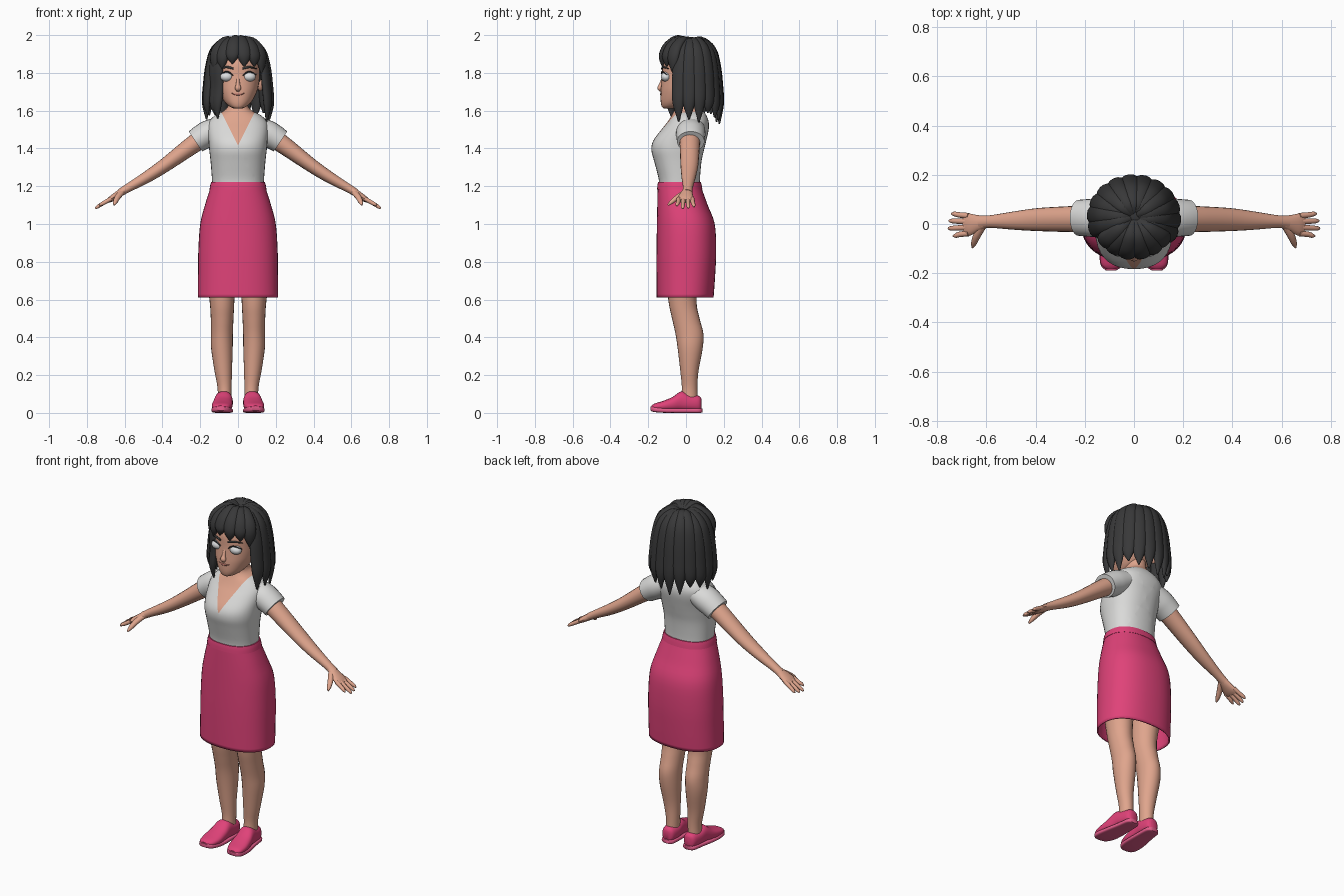
import bpy, bmesh, math, random
from mathutils import Vector

random.seed(4)

def material(name, rgb):
    m = bpy.data.materials.new(name)
    m.diffuse_color = (*rgb, 1)
    return m

SKIN = material("skin", (0.74, 0.375, 0.265))
PINK = material("pink cloth", (0.74, 0.055, 0.19))
SOLE = material("pale pink sole", (0.78, 0.11, 0.26))
WHITE = material("white cloth", (0.70, 0.70, 0.69))
HAIR = material("dark hair", (0.04, 0.04, 0.041))
EYE = material("eye white", (0.72, 0.73, 0.74))
LIP = material("lip", (0.42, 0.15, 0.12))

def spline(rows, n):
    """Catmull-Rom interpolation of every column of the rows."""
    out = []
    for i in range(len(rows) - 1):
        p0, p1 = rows[max(i - 1, 0)], rows[i]
        p2, p3 = rows[i + 1], rows[min(i + 2, len(rows) - 1)]
        for k in range(n):
            t = k / n
            out.append([0.5 * (2 * b + (c - a) * t + (2 * a - 5 * b + 4 * c - d) * t * t
                               + (3 * b - a - 3 * c + d) * t ** 3)
                        for a, b, c, d in zip(p0, p1, p2, p3)])
    return out + [list(rows[-1])]

def finish(name, bm, mats, mirror=False, angle=45):
    bmesh.ops.recalc_face_normals(bm, faces=bm.faces[:])
    me = bpy.data.meshes.new(name)
    bm.to_mesh(me)
    bm.free()
    for m in mats:
        me.materials.append(m)
    ob = bpy.data.objects.new(name, me)
    bpy.context.collection.objects.link(ob)
    bpy.ops.object.select_all(action='DESELECT')
    ob.select_set(True)
    bpy.context.view_layer.objects.active = ob
    bpy.ops.object.shade_smooth_by_angle(angle=math.radians(angle))
    if mirror:
        ob.modifiers.new("mirror", 'MIRROR').use_mirror_merge = False
    return ob

def skin_rings(bm, rings, cap0=True, cap1=True):
    vs = [[bm.verts.new(p) for p in r] for r in rings]
    n = len(vs[0])
    for a, b in zip(vs, vs[1:]):
        for i in range(n):
            bm.faces.new((a[i], a[(i + 1) % n], b[(i + 1) % n], b[i]))
    if cap0:
        bm.faces.new(vs[0])
    if cap1:
        bm.faces.new(vs[-1])

def power(v, p):
    return math.copysign(abs(v) ** (2 / p), v)

def upright(rows, seg=32, n=4, p=2.3):
    """Horizontal rings from rows of (z, centre x, half width, y min, y max)."""
    rings = []
    for z, cx, w, y0, y1 in spline(rows, n):
        rings.append([(cx + w * power(math.cos(t), p),
                       (y0 + y1) / 2 + (y1 - y0) / 2 * power(math.sin(t), p), z)
                      for t in (2 * math.pi * i / seg for i in range(seg))])
    return rings

def tube(bm, rows, hint, seg=14, n=4):
    """Elliptical tube along rows of (x, y, z, radius along hint, other radius)."""
    pts = spline(rows, n)
    rings = []
    for i, (x, y, z, a, b) in enumerate(pts):
        tan = (Vector(pts[min(i + 1, len(pts) - 1)][:3]) - Vector(pts[max(i - 1, 0)][:3])).normalized()
        u = (Vector(hint) - tan * tan.dot(Vector(hint))).normalized()
        v = tan.cross(u)
        c = Vector((x, y, z))
        rings.append([c + u * a * math.cos(t) + v * b * math.sin(t)
                      for t in (2 * math.pi * k / seg for k in range(seg))])
    skin_rings(bm, rings)

def tube_part(name, rows, hint, mat, mirror=True, **kw):
    bm = bmesh.new()
    tube(bm, rows, hint, **kw)
    return finish(name, bm, [mat], mirror)

def ball(name, c, r, mat, mirror=True):
    bm = bmesh.new()
    bmesh.ops.create_uvsphere(bm, u_segments=24, v_segments=14, radius=1)
    for v in bm.verts:
        v.co = Vector(c) + Vector((v.co.x * r[0], v.co.y * r[1], v.co.z * r[2]))
    return finish(name, bm, [mat], mirror)

# skirt, open at the hem, with a waistband
bm = bmesh.new()
skin_rings(bm, upright([(0.61, 0, 0.213, -0.155, 0.146), (0.72, 0, 0.212, -0.156, 0.154),
                        (0.86, 0, 0.21, -0.156, 0.16), (1.0, 0, 0.2, -0.154, 0.152),
                        (1.1, 0, 0.175, -0.152, 0.115), (1.18, 0, 0.15, -0.15, 0.086),
                        (1.19, 0, 0.147, -0.149, 0.083)], 40), False, False)
skirt = finish("skirt", bm, [PINK])
sol = skirt.modifiers.new("cloth", 'SOLIDIFY')
sol.thickness, sol.offset = 0.008, -1
bm = bmesh.new()
skin_rings(bm, upright([(1.183, 0, 0.151, -0.153, 0.087), (1.205, 0, 0.147, -0.151, 0.083),
                        (1.222, 0, 0.142, -0.148, 0.079)], 40))
finish("waistband", bm, [PINK])

# torso: blouse with a V neck, skin above the cut
bm = bmesh.new()
skin_rings(bm, upright([(1.19, 0, 0.136, -0.142, 0.074), (1.24, 0, 0.138, -0.145, 0.074),
                        (1.33, 0, 0.145, -0.168, 0.082), (1.39, 0, 0.152, -0.183, 0.095),
                        (1.44, 0, 0.156, -0.174, 0.107), (1.50, 0, 0.162, -0.13, 0.12),
                        (1.54, 0, 0.155, -0.098, 0.12), (1.575, 0, 0.122, -0.076, 0.108),
                        (1.60, 0, 0.075, -0.064, 0.09), (1.63, 0, 0.052, -0.056, 0.07),
                        (1.70, 0, 0.05, -0.05, 0.07)], 36))
for s in (-1, 1):
    bmesh.ops.bisect_plane(bm, geom=bm.verts[:] + bm.edges[:] + bm.faces[:],
                           plane_co=(0, 0, 1.415), plane_no=(-2.0 * s, 0, 1))
bmesh.ops.bisect_plane(bm, geom=bm.verts[:] + bm.edges[:] + bm.faces[:],
                       plane_co=(0, 0, 1.592), plane_no=(0, 0, 1))
for f in bm.faces:
    c = f.calc_center_median()
    f.material_index = int(c.z > 1.592 or (c.y < 0.01 and c.z > 1.415 + 2.0 * abs(c.x)))
finish("blouse_and_neck", bm, [WHITE, SKIN])

# sleeves, arms and hands
tube_part("sleeve", [(0.09, 0.025, 1.51, 0.075, 0.06), (0.15, 0.025, 1.482, 0.078, 0.07),
                     (0.19, 0.025, 1.46, 0.076, 0.068), (0.225, 0.025, 1.437, 0.073, 0.064)],
          (0, 1, 0), WHITE, seg=24)
tube_part("arm", [(0.17, 0.022, 1.468, 0.055, 0.052), (0.25, 0.02, 1.412, 0.053, 0.047),
                  (0.386, 0.018, 1.312, 0.047, 0.037), (0.48, 0.014, 1.25, 0.038, 0.031),
                  (0.58, 0.01, 1.192, 0.026, 0.023), (0.625, 0.007, 1.165, 0.027, 0.02)],
          (0, 1, 0), SKIN, seg=20)
tube_part("palm", [(0.60, 0.008, 1.18, 0.024, 0.02), (0.635, 0.003, 1.157, 0.034, 0.019),
                   (0.67, -0.002, 1.134, 0.045, 0.016), (0.69, -0.004, 1.121, 0.042, 0.011)],
          (0, 1, 0), SKIN)
for i, (y, tip) in enumerate([(0.033, 0.742), (0.01, 0.752), (-0.014, 0.755), (-0.038, 0.735)]):
    z = 1.08 + (0.755 - tip) * 0.7
    tube_part(f"finger_{i + 1}", [(0.672, y, 1.134, 0.012, 0.012), (0.71, y * 1.12, 1.112, 0.011, 0.011),
                                  (tip - 0.01, y * 1.25, z + 0.01, 0.009, 0.009),
                                  (tip, y * 1.27, z + 0.001, 0.003, 0.003)], (0, 1, 0), SKIN, seg=10)
tube_part("thumb", [(0.615, -0.008, 1.168, 0.016, 0.014), (0.637, -0.045, 1.142, 0.016, 0.014),
                    (0.65, -0.077, 1.116, 0.012, 0.011), (0.656, -0.096, 1.1, 0.004, 0.004)],
          (1, 0, 0), SKIN, seg=10)

# legs
bm = bmesh.new()
skin_rings(bm, upright([(0.05, 0.071, 0.036, -0.03, 0.062), (0.13, 0.071, 0.037, -0.022, 0.06),
                        (0.22, 0.078, 0.046, -0.03, 0.066), (0.34, 0.085, 0.057, -0.044, 0.088),
                        (0.42, 0.085, 0.058, -0.056, 0.092), (0.5, 0.084, 0.06, -0.074, 0.072),
                        (0.6, 0.085, 0.066, -0.094, 0.056), (0.8, 0.094, 0.082, -0.11, 0.08),
                        (1.0, 0.085, 0.08, -0.11, 0.09)], 24, p=2))
finish("leg", bm, [SKIN], True)

# shoes: rings along y, rows of (y, centre x, half width, z min, z max)
def shoe(name, rows, mat, p):
    rings = []
    for y, cx, w, z0, z1 in spline(rows, 4):
        rings.append([(cx + w * power(math.cos(t), p), y,
                       (z0 + z1) / 2 + (z1 - z0) / 2 * power(math.sin(t), p))
                      for t in (2 * math.pi * i / 24 for i in range(24))])
    bm = bmesh.new()
    skin_rings(bm, rings)
    finish(name, bm, [mat], True)

shoe("shoe", [(0.082, 0.07, 0.018, 0.015, 0.075), (0.068, 0.07, 0.036, 0.008, 0.09),
              (0.02, 0.072, 0.045, 0.008, 0.098), (-0.025, 0.076, 0.047, 0.008, 0.114),
              (-0.07, 0.081, 0.052, 0.008, 0.085), (-0.12, 0.085, 0.054, 0.01, 0.064),
              (-0.165, 0.09, 0.043, 0.014, 0.05), (-0.183, 0.093, 0.02, 0.02, 0.038)], PINK, 2.4)
shoe("shoe_sole", [(0.087, 0.07, 0.02, 0.002, 0.024), (0.07, 0.07, 0.039, 0.0, 0.025),
                   (0.01, 0.073, 0.046, 0.0, 0.024), (-0.1, 0.083, 0.056, 0.0, 0.025),
                   (-0.165, 0.09, 0.046, 0.004, 0.033), (-0.188, 0.093, 0.022, 0.012, 0.034)], SOLE, 4)

# head
bm = bmesh.new()
skin_rings(bm, upright([(1.612, 0, 0.02, -0.118, -0.05), (1.622, 0, 0.045, -0.128, -0.01),
                        (1.65, 0, 0.074, -0.134, 0.05), (1.70, 0, 0.1, -0.134, 0.1),
                        (1.74, 0, 0.11, -0.131, 0.12), (1.79, 0, 0.114, -0.127, 0.13),
                        (1.86, 0, 0.116, -0.122, 0.14), (1.92, 0, 0.1, -0.085, 0.12),
                        (1.95, 0, 0.05, -0.03, 0.07)], 32, p=2.2))
finish("head", bm, [SKIN])
ball("ear", (0.118, 0.03, 1.745), (0.016, 0.03, 0.042), SKIN)
ball("eye", (0.06, -0.106, 1.779), (0.034, 0.027, 0.025), EYE)
tube_part("eyelash", [(0.026, -0.125, 1.786, 0.003, 0.003), (0.042, -0.129, 1.8, 0.004, 0.004),
                      (0.064, -0.124, 1.806, 0.004, 0.004), (0.098, -0.1, 1.79, 0.002, 0.002)],
          (0, 0, 1), HAIR, seg=8)
tube_part("eyebrow", [(0.024, -0.128, 1.822, 0.005, 0.005), (0.06, -0.12, 1.831, 0.006, 0.005),
                      (0.098, -0.092, 1.822, 0.002, 0.003)], (0, 0, 1), HAIR, seg=8)
tube_part("nose", [(0, -0.122, 1.77, 0.008, 0.008), (0, -0.133, 1.738, 0.011, 0.01),
                   (0, -0.139, 1.718, 0.017, 0.013), (0, -0.133, 1.704, 0.008, 0.005)],
          (1, 0, 0), SKIN, False)
tube_part("mouth", [(-0.033, -0.127, 1.692, 0.001, 0.002), (-0.014, -0.134, 1.687, 0.005, 0.004),
                    (0.014, -0.134, 1.687, 0.005, 0.004), (0.033, -0.127, 1.692, 0.001, 0.002)],
          (0, 0, 1), LIP, False, seg=8)

# hair: scalp cap plus locks radiating from the crown
ball("hair_cap", (0, 0.045, 1.825), (0.142, 0.132, 0.15), HAIR, False)

def lock(bm, deg, profile, width):
    """Profile rows: (radius fraction, z, width fraction); 0 degrees is the front."""
    a = math.radians(deg)
    side = (math.cos(a), math.sin(a), 0)
    j = random.uniform(-0.006, 0.004)
    ry = 0.15 if abs(deg) < 90 else 0.14
    rows = [(0.155 * r * math.sin(a), 0.027 - ry * r * math.cos(a), z + j, width * w,
             0.021 * min(1, w + 0.12)) for r, z, w in profile]
    tube(bm, rows, side, seg=12, n=4)

bm = bmesh.new()
for deg in list(range(66, 190, 20)) + list(range(-154, -40, 20)) + [-174, -46]:
    tip = 1.555 + random.uniform(-0.02, 0.035) - (0.01 if abs(deg) > 140 else 0)
    flare = 1.07 if abs(deg) > 60 else 0.96
    lock(bm, deg, [(0.03, 1.955, 0.25), (0.4, 1.975, 0.6), (0.8, 1.925, 0.85), (0.98, 1.84, 1),
                   (flare, 1.73, 1), (flare + 0.04, 1.64, 0.8), (flare, tip, 0.08)], 0.04)
finish("long_hair_locks", bm, [HAIR], angle=60)
bm = bmesh.new()
for deg, tip in [(-50, 1.80), (-32, 1.825), (-11, 1.845), (12, 1.83), (33, 1.835), (52, 1.80)]:
    lock(bm, deg, [(0.03, 1.955, 0.25), (0.45, 1.98, 0.7), (0.83, 1.945, 0.95), (1.0, 1.9, 1),
                   (1.02, (1.9 + tip) / 2, 0.75), (1.02, tip, 0.08)], 0.037)
finish("fringe_locks", bm, [HAIR], angle=60)
